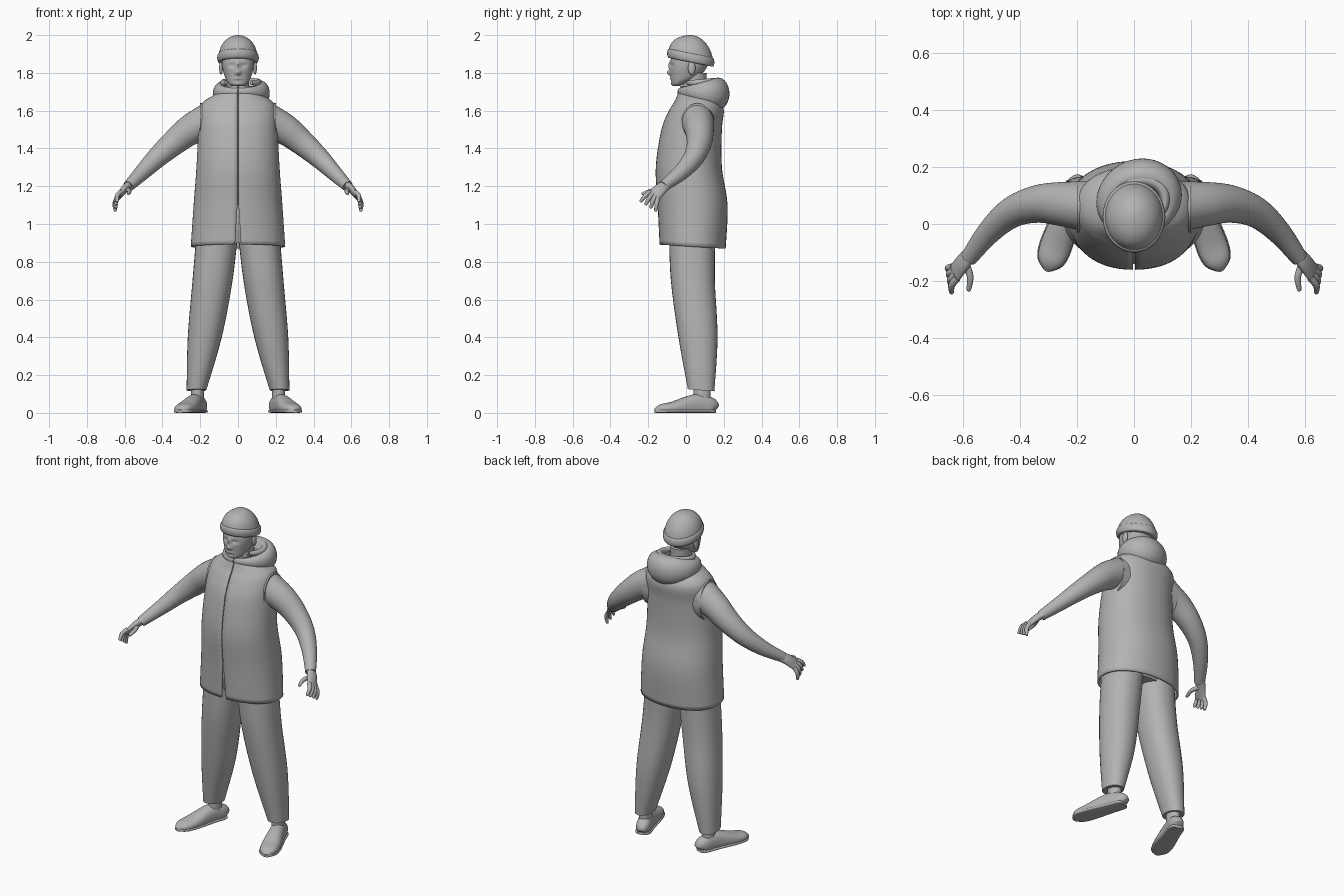
import bpy
import bmesh
from math import sin, cos, pi, exp, copysign, radians
from mathutils import Vector

default_cube = bpy.data.objects.get("Cube")
if default_cube:
    bpy.data.objects.remove(default_cube, do_unlink=True)

grey = bpy.data.materials.new("plain_grey")
grey.use_nodes = True
grey.diffuse_color = (.45, .45, .45, 1)
grey.node_tree.nodes["Principled BSDF"].inputs["Base Color"].default_value = grey.diffuse_color


def smooth_path(rings, steps):
    """Resample rings with a Catmull-Rom spline."""
    result = []
    last = len(rings) - 1
    for i in range(last):
        before, start = rings[max(i - 1, 0)], rings[i]
        end, after = rings[i + 1], rings[min(i + 2, last)]
        for step in range(steps):
            t = step / steps
            result.append([
                b + t * ((c - a) + t * (2 * a - 5 * b + 4 * c - d + t * (3 * (b - c) + d - a))) / 2
                for a, b, c, d in zip(before, start, end, after)])
    return result + [list(rings[last])]


def span(z, half_width, front, back, tilt=0, x=0):
    """Level ring given by its half width and its front and back limits."""
    return (x, (front + back) / 2, z, half_width, (back - front) / 2, tilt)


def dome(centre, width, depth, height, start=0, tilt=0):
    """Rings of an ellipsoid, from the start angle up to its top."""
    x, y, z = centre
    count = 10
    rings = []
    for i in range(count + 1):
        angle = start + (pi / 2 - start) * i / count
        radius = max(cos(angle), .03)
        rings.append((x, y, z + height * sin(angle), width * radius, depth * radius, tilt * radius))
    return rings


def loft(name, rings, hint=None, sides=32, steps=6, power=2, slit=None, sculpt=None, shell=0):
    """Skin elliptical rings: level ones, or square to their path when a hint is given."""
    rings = smooth_path([tuple(r) + (0,) * (6 - len(r)) for r in rings], steps)
    centres = [Vector(r[:3]) for r in rings]
    bm = bmesh.new()
    rows = []
    count = sides + 1 if slit else sides
    for i, (x, y, z, width, depth, tilt) in enumerate(rings):
        across, deep = Vector((1, 0, 0)), Vector((0, 1, -tilt))
        if hint:
            along = (centres[min(i + 1, len(rings) - 1)] - centres[max(i - 1, 0)]).normalized()
            deep = Vector(hint)
            deep = (deep - along * deep.dot(along)).normalized()
            across = deep.cross(along)
        row = []
        for k in range(count):
            angle = 2 * pi * k / sides - pi / 2
            c, s = cos(angle), sin(angle)
            point = centres[i] + across * width * copysign(abs(c) ** (2 / power), c)
            point += deep * depth * copysign(abs(s) ** (2 / power), s)
            if slit and k in (0, sides):
                point.x = slit(z) if k == 0 else -slit(z)
            if sculpt:
                point = sculpt(point)
            row.append(bm.verts.new(point))
        rows.append(row)
    for low, high in zip(rows, rows[1:]):
        for k in range(sides):
            j = (k + 1) % count
            bm.faces.new((low[k], low[j], high[j], high[k]))
    if not shell:
        bm.faces.new(rows[0][::-1])
        bm.faces.new(rows[-1])
    bmesh.ops.recalc_face_normals(bm, faces=bm.faces)
    mesh = bpy.data.meshes.new(name)
    bm.to_mesh(mesh)
    bm.free()
    mesh.materials.append(grey)
    mesh.shade_smooth()
    mesh.set_sharp_from_angle(angle=radians(45))
    obj = bpy.data.objects.new(name, mesh)
    bpy.context.collection.objects.link(obj)
    if shell:
        solid = obj.modifiers.new("cloth", "SOLIDIFY")
        solid.thickness = shell
        solid.offset = -1


up = (0, 0, 1)

# Long sleeveless coat, open at the front hem, over an inner shirt
coat = [span(.88, .25, -.14, .21, tilt=.06), span(1.1, .235, -.15, .22),
        span(1.3, .22, -.16, .19), span(1.5, .21, -.13, .19), span(1.6, .205, -.09, .2),
        span(1.65, .18, -.06, .18), span(1.7, .1, -.04, .13), span(1.73, .09, -.03, .12)]
loft("coat", coat, sides=64, power=2.2, shell=.01,
     slit=lambda z: .003 + .06 * max(0, 1.1 - z))
loft("inner_shirt", [(x, y, z, width - .02, depth - .02)
                     for x, y, z, width, depth, tilt in coat[1:]], sides=48, power=2.2)

# Trouser seat
loft("trouser_seat", [span(.9, .18, -.07, .14), span(1, .21, -.1, .16), span(1.1, .2, -.1, .16)])

# Face relief: x, z, half width, half height, push forward
relief = {"eye_socket": (.03, 1.84, .02, .01, -.01), "nose_bridge": (0, 1.84, .01, .02, .01),
          "nose_tip": (0, 1.8, .013, .013, .02), "lips": (0, 1.77, .02, .007, .006),
          "chin": (0, 1.74, .02, .01, .006)}


def shape_face(point):
    if point.y < 0:
        point.y -= sum(
            push * exp(-((abs(point.x) - x) / wide) ** 2 - ((point.z - z) / tall) ** 2)
            for x, z, wide, tall, push in relief.values())
    return point


# Head and neck
loft("head", [span(1.73, .03, -.065, -.03), span(1.745, .05, -.075, 0), span(1.78, .07, -.08, .07),
              span(1.85, .086, -.084, .12), span(1.93, .08, -.06, .12)],
     sides=96, steps=10, power=2.2, sculpt=shape_face)
loft("neck", [span(1.66, .08, -.03, .13), span(1.72, .06, -.02, .11), span(1.8, .06, -.02, .11)])

# Knitted cap with a rolled band, lower at the back
brow = Vector((0, .025, 1.88))
loft("cap_crown", dome(brow, .103, .118, .12, tilt=.2), sides=48, steps=3)
band_turns = [pi * (i / 8 - .5) for i in range(9)]
loft("cap_band", [(0, brow.y, brow.z + .024 * sin(a), .1 + .01 * cos(a), .115 + .01 * cos(a), .2)
                  for a in band_turns], sides=48, steps=2)


def cowl(turn, inset=1, lift=0, fullness=1):
    """Hood ring round the neck: thin at the throat, full at the nape."""
    rear = sin(pi * turn) ** 2
    angle = 2 * pi * turn
    return (.03 * rear - .11 * inset * sin(angle), .07 - .1 * inset * cos(angle),
            1.7 + lift - .01 * rear,
            fullness * (.015 + .045 * rear), fullness * (.02 + .065 * rear))


# Hood lying round the neck, with an inner fold
turns = [i / 16 for i in range(17)]
loft("hood", [cowl(t) for t in turns], hint=up, steps=3)
loft("hood_fold", [cowl(t, inset=.85, lift=.05, fullness=.4) for t in turns[2:-2]],
     hint=up, steps=3)

# Shoe stations: distance along the foot, half width, height
heel, toe = Vector((.195, .15, 0)), Vector((.305, -.163, 0))
stations = [(0, .02, .04), (.06, .04, .08), (.3, .044, .1), (.7, .054, .06), (.9, .044, .045),
            (1, .01, .02)]
footprint = [(*heel.lerp(toe, t).xy, width, height) for t, width, height in stations]


def above_ground(point):
    point.z = max(point.z, 0)
    return point


# Finger row, from the index finger to the little finger
first_knuckle, last_knuckle = Vector((.62, -.19, 1.17)), Vector((.635, -.15, 1.14))
first_tip, last_tip = Vector((.64, -.24, 1.12)), Vector((.65, -.16, 1.07))
finger_names = ("index", "middle", "ring", "little")

# Arm path, shoulder to wrist
arm_path = [(.15, .06, 1.55), (.25, .07, 1.5), (.34, .07, 1.43), (.43, .04, 1.35),
            (.51, -.03, 1.27), (.58, -.12, 1.2)]

# Limbs, built for each side
for side, mirror in (("left", 1), ("right", -1)):
    def limb(part, rings, **options):
        loft(f"{side}_{part}", [(r[0] * mirror, *r[1:]) for r in rings], **options)

    def finger(name, base, tip, bend):
        joint = base.lerp(tip, .5) + Vector(bend)
        limb(f"{name}_finger", [(*base, .013, .013), (*joint, .012, .012), (*tip, .008, .008),
                                (*joint.lerp(tip, 1.1), .002, .002)],
             hint=(1, 0, .3), sides=12, steps=4)

    limb("ear", dome((.09, .03, 1.825), .01, .02, .035, start=-pi / 2), sides=16, steps=2)
    limb("armhole", [(x, .06, 1.52, .09, .12) for x in (.15, .2)], hint=up)
    limb("arm", [(*point, .09 - .012 * i, .094 - .013 * i) for i, point in enumerate(arm_path)],
         hint=up)

    # Hand with curled fingers
    limb("palm", [(.57, -.1, 1.21, .02, .027), (.6, -.135, 1.185, .02, .034),
                  (.635, -.18, 1.14, .012, .038)],
         hint=(-.02 * mirror, -.05, .035), sides=24)
    for i, name in enumerate(finger_names):
        share = i / (len(finger_names) - 1)
        finger(name, first_knuckle.lerp(last_knuckle, share), first_tip.lerp(last_tip, share),
               bend=(.01, 0, .005))
    finger("thumb", Vector((.59, -.14, 1.18)), Vector((.58, -.23, 1.16)), bend=(-.01, 0, .005))

    # Trouser leg, ankle and shoe
    limb("trouser_leg", [span(.12, .052, .01, .15, x=.22, tilt=.08), span(.4, .09, -.04, .167, x=.176),
                         span(.7, .106, -.08, .153, x=.135), span(.95, .11, -.09, .155, x=.11)],
         power=2.2)
    limb("ankle", [span(z, .035, .04, .13, x=.215) for z in (.05, .2)])
    limb("shoe", [(x, y, height * .4, width, height * .6) for x, y, width, height in footprint],
         hint=up, power=2.3, sculpt=above_ground)
    limb("sole", [(x, y, .009, width + .004, .009) for x, y, width, height in footprint],
         hint=up, power=4)
